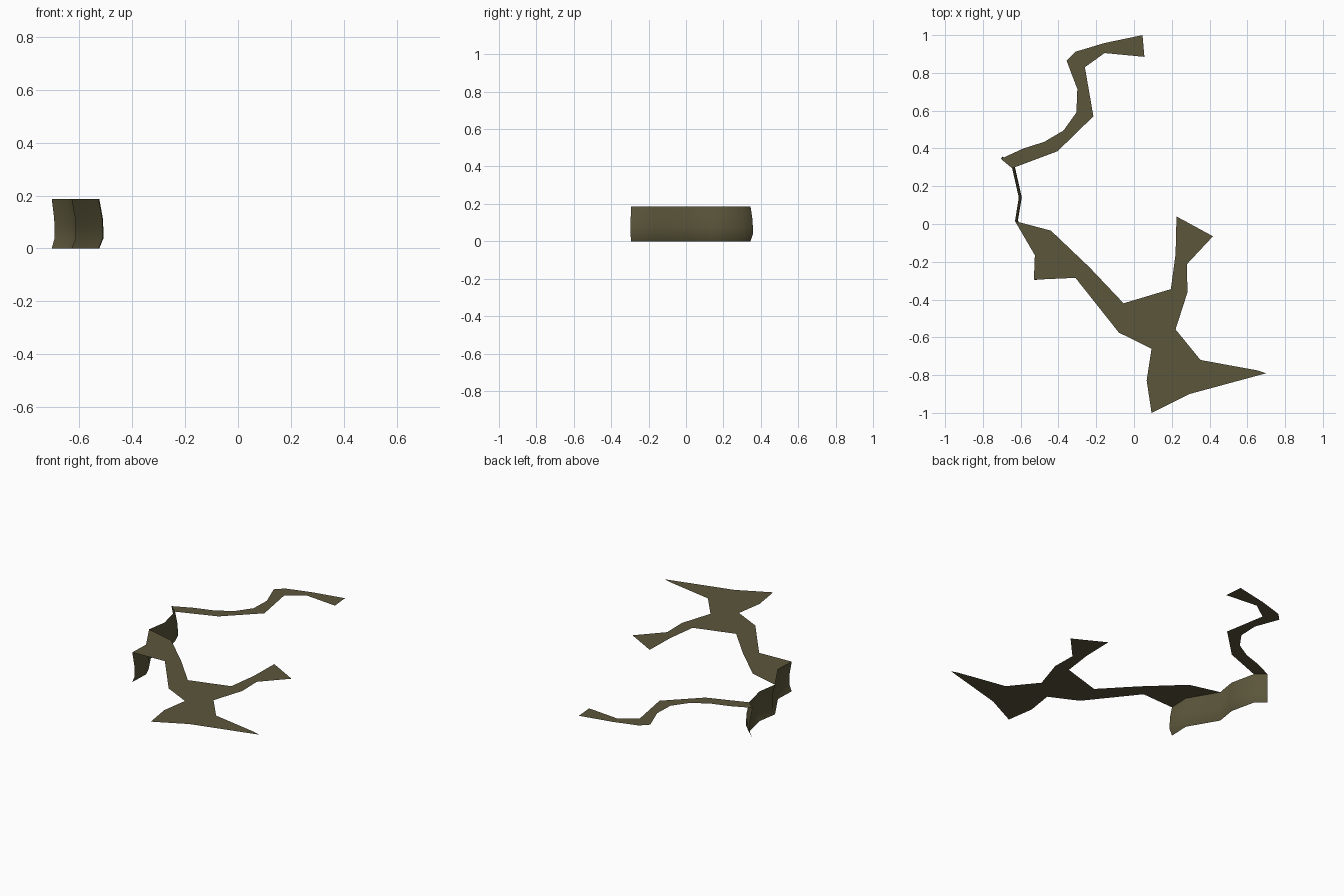
import bpy
import bmesh
from math import radians
from mathutils import Vector

HEIGHT = 0.187   # level of the flat strips
BULGE = 0.016    # sideways bow of the hanging wall

default_cube = bpy.data.objects.get("Cube")
if default_cube:
    bpy.data.objects.remove(default_cube, do_unlink=True)


def make_material(name, colour):
    material = bpy.data.materials.new(name)
    material.use_nodes = True
    material.diffuse_color = colour
    shader = material.node_tree.nodes["Principled BSDF"]
    shader.inputs["Base Color"].default_value = colour
    shader.inputs["Roughness"].default_value = 0.9
    return material


olive = make_material("dark olive", (0.105, 0.092, 0.043, 1))


def finish(name, mesh_builder):
    """Turn a bmesh into a linked object with smooth bends and sharp folds."""
    mesh = bpy.data.meshes.new(name)
    mesh_builder.to_mesh(mesh)
    mesh_builder.free()
    mesh.materials.append(olive)
    part = bpy.data.objects.new(name, mesh)
    bpy.context.scene.collection.objects.link(part)
    bpy.ops.object.select_all(action="DESELECT")
    part.select_set(True)
    bpy.context.view_layer.objects.active = part
    bpy.ops.object.shade_smooth_by_angle(angle=radians(60))
    return part


def flat_strip(name, outline):
    """Fill an outline as a thin level sheet facing up."""
    builder = bmesh.new()
    corners = [builder.verts.new((x, y, HEIGHT)) for x, y in outline]
    face = builder.faces.new(corners)
    face.normal_update()
    if face.normal.z < 0:
        face.normal_flip()
    bmesh.ops.triangulate(builder, faces=[face])
    return finish(name, builder)


def side_direction(path, index):
    """Level direction square to the path, averaged over its neighbours."""
    before = path[max(index - 1, 0)]
    after = path[min(index + 1, len(path) - 1)]
    along = (after - before).normalized()
    return Vector((along.y, -along.x))


def hanging_wall(name, path, profile):
    """Sweep a bowed upright profile along a level path."""
    builder = bmesh.new()
    columns = []
    for index, point in enumerate(path):
        side = side_direction(path, index)
        column = []
        for level, bow in profile:
            spot = point + side * bow * BULGE
            column.append(builder.verts.new((spot.x, spot.y, level * HEIGHT)))
        columns.append(column)
    for left, right in zip(columns, columns[1:]):
        for row in range(len(profile) - 1):
            builder.faces.new((left[row], left[row + 1],
                               right[row + 1], right[row]))
    return finish(name, builder)


# Winding strip at the back
flat_strip("back_strip", [
    (.045, 1), (.055, .885), (-.156, .905), (-.26, .83), (-.215, .57),
    (-.405, .385), (-.645, .295), (-.705, .345), (-.585, .4),
    (-.475, .435), (-.373, .495), (-.305, .59), (-.3, .715),
    (-.357, .865), (-.31, .912), (-.156, .958),
])

# Branching strip at the front
flat_strip("front_strip", [
    (-.63, .015), (-.44, -.035), (-.235, -.23), (-.055, -.42),
    (.195, -.345), (.22, -.16), (.225, .04), (.418, -.065),
    (.28, -.213), (.283, -.362), (.22, -.558), (.352, -.72),
    (.653, -.775), (.7, -.79), (.294, -.9), (.093, -1),
    (.067, -.828), (.093, -.66), (-.08, -.575), (-.31, -.285),
    (-.53, -.295), (-.525, -.165),
])

# Upright wall hanging below and joining both strips
wall_path = [Vector(point) for point in (
    (-.53, -.295), (-.525, -.165), (-.63, .015),
    (-.61, .14), (-.645, .295), (-.705, .345),
)]
wall_profile = [(1, 0), (.6, .9), (.4, 1), (.2, 1), (0, 0)]
hanging_wall("hanging_wall", wall_path, wall_profile)
